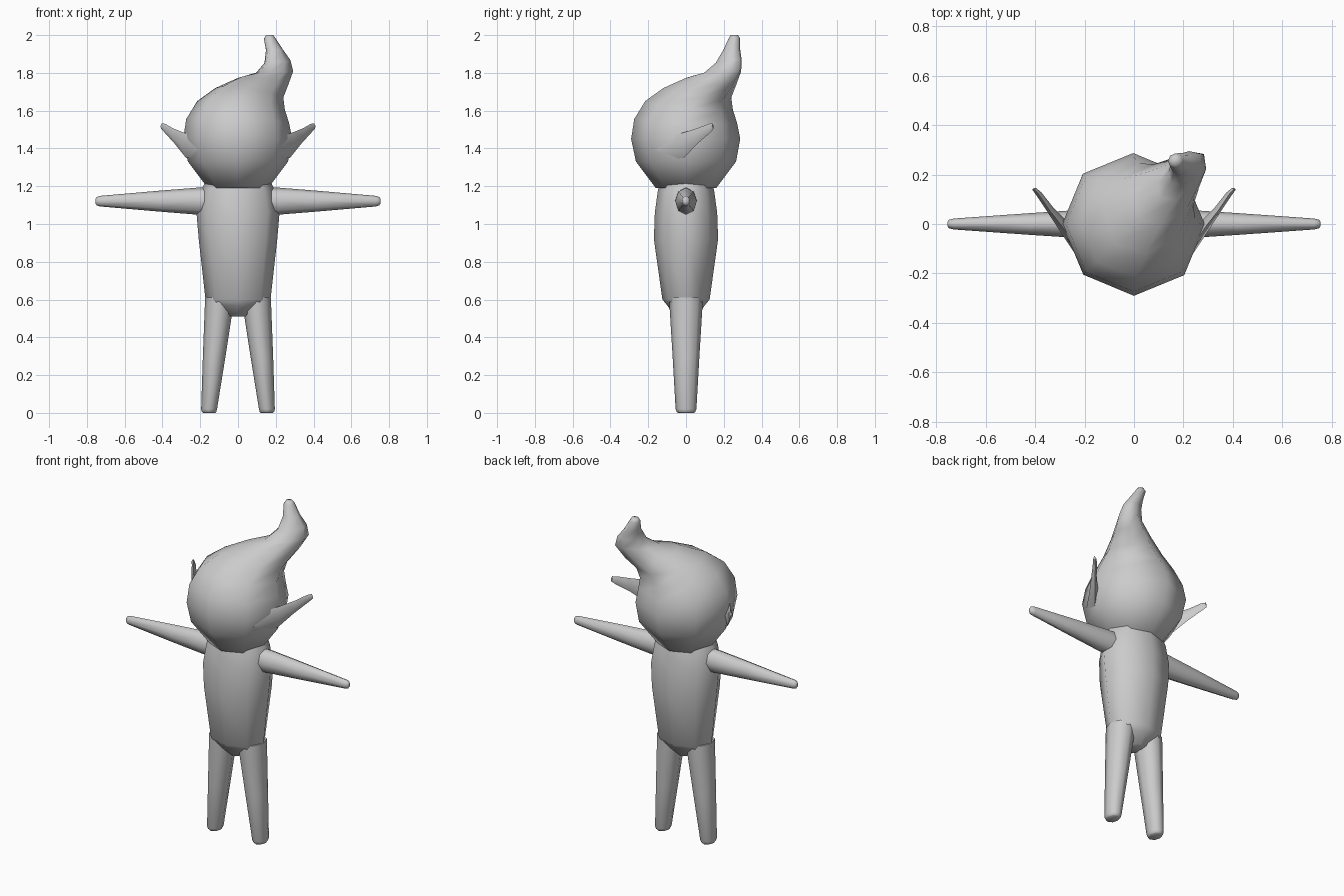
import bpy, bmesh, math
from mathutils import Vector

SIDES = 8


def loft(name, rings, mirror=False):
    """Skin a list of vertex rings, cap both ends, optionally mirror in x."""
    bm = bmesh.new()
    loops = [[bm.verts.new(p) for p in ring] for ring in rings]
    n = len(loops[0])
    for a, b in zip(loops, loops[1:]):
        for i in range(n):
            j = (i + 1) % n
            bm.faces.new((a[i], a[j], b[j], b[i]))
    bm.faces.new(loops[0])
    bm.faces.new(loops[-1])
    bmesh.ops.recalc_face_normals(bm, faces=bm.faces)
    mesh = bpy.data.meshes.new(name)
    bm.to_mesh(mesh)
    bm.free()
    ob = bpy.data.objects.new(name, mesh)
    bpy.context.collection.objects.link(ob)
    bpy.ops.object.select_all(action='DESELECT')
    bpy.context.view_layer.objects.active = ob
    ob.select_set(True)
    bpy.ops.object.shade_smooth_by_angle(angle=math.radians(65))
    if mirror:
        mod = ob.modifiers.new("mirror", 'MIRROR')
        mod.use_mirror_merge = False
    return ob


def ring(center, u, v):
    """Ellipse with half axes u and v."""
    c, u, v = Vector(center), Vector(u), Vector(v)
    return [c + u * math.cos(k * math.tau / SIDES) + v * math.sin(k * math.tau / SIDES)
            for k in range(SIDES)]


# Head with tuft: rings lean along the diagonal towards back right
D = Vector((1, 1, 0)).normalized()
P = Vector((-1, 1, 0)).normalized()
UP = Vector((0, 0, 1))


def head_ring(s0, z0, s1, z1, w, t=0.0):
    front, back = D * s0 + UP * z0, D * s1 + UP * z1
    return ring((front + back) / 2 + P * t, (back - front) / 2, P * w)


loft("head", [head_ring(*r) for r in (
    (-0.16, 1.19, 0.16, 1.19, 0.16),
    (-0.265, 1.33, 0.265, 1.33, 0.265),
    (-0.29, 1.45, 0.285, 1.45, 0.29),
    (-0.275, 1.56, 0.27, 1.53, 0.272),
    (-0.215, 1.66, 0.26, 1.60, 0.225),
    (-0.11, 1.73, 0.28, 1.66, 0.165),
    (0.03, 1.78, 0.345, 1.73, 0.11),
    (0.15, 1.80, 0.40, 1.81, 0.07),
    (0.225, 1.85, 0.39, 1.87, 0.055, 0.012),
    (0.26, 1.92, 0.355, 1.925, 0.042, 0.035),
    (0.268, 1.98, 0.33, 1.985, 0.03, 0.062),
    (0.28, 2.0, 0.318, 2.0, 0.019, 0.062),
)])

# Torso: (z, half width, half depth)
loft("torso", [ring((0, 0, z), (rx, 0, 0), (0, ry, 0)) for z, rx, ry in (
    (1.22, 0.175, 0.14), (1.17, 0.20, 0.15), (1.06, 0.22, 0.165),
    (0.92, 0.208, 0.17), (0.60, 0.172, 0.125), (0.57, 0.155, 0.10),
    (0.51, 0.045, 0.06),
)])

# Arms: (x, half height, half depth)
loft("arms", [ring((x, 0, 1.121), (0, ry, 0), (0, 0, rz)) for x, rz, ry in (
    (0.15, 0.073, 0.058), (0.22, 0.071, 0.057), (0.42, 0.055, 0.044),
    (0.73, 0.028, 0.022), (0.748, 0.022, 0.017), (0.755, 0.011, 0.009),
)], mirror=True)

# Legs: (z, centre x, half width, half depth)
loft("legs", [ring((x, 0, z), (rx, 0, 0), (0, ry, 0)) for z, x, rx, ry in (
    (0.61, 0.098, 0.076, 0.088), (0.56, 0.101, 0.075, 0.087),
    (0.30, 0.126, 0.060, 0.071), (0.02, 0.153, 0.042, 0.055),
    (0.005, 0.153, 0.038, 0.049), (0.0, 0.153, 0.032, 0.042),
)], mirror=True)


# Ears: flat blades, each section as top point, bottom point, thickness
def ear_ring(top, bottom, thick):
    t, b = Vector(top), Vector(bottom)
    side = Vector((0.85, -0.5, 0)) * thick
    m = (t + b) / 2
    return [t, m + side, b, m - side]


loft("ears", [ear_ring(*r) for r in (
    ((0.19, -0.16, 1.45), (0.19, -0.12, 1.34), 0.03),
    ((0.29, -0.01, 1.485), (0.275, -0.01, 1.35), 0.025),
    ((0.345, 0.06, 1.507), (0.335, 0.06, 1.425), 0.015),
    ((0.385, 0.12, 1.53), (0.385, 0.125, 1.48), 0.012),
    ((0.403, 0.14, 1.533), (0.406, 0.145, 1.503), 0.008),
)], mirror=True)
